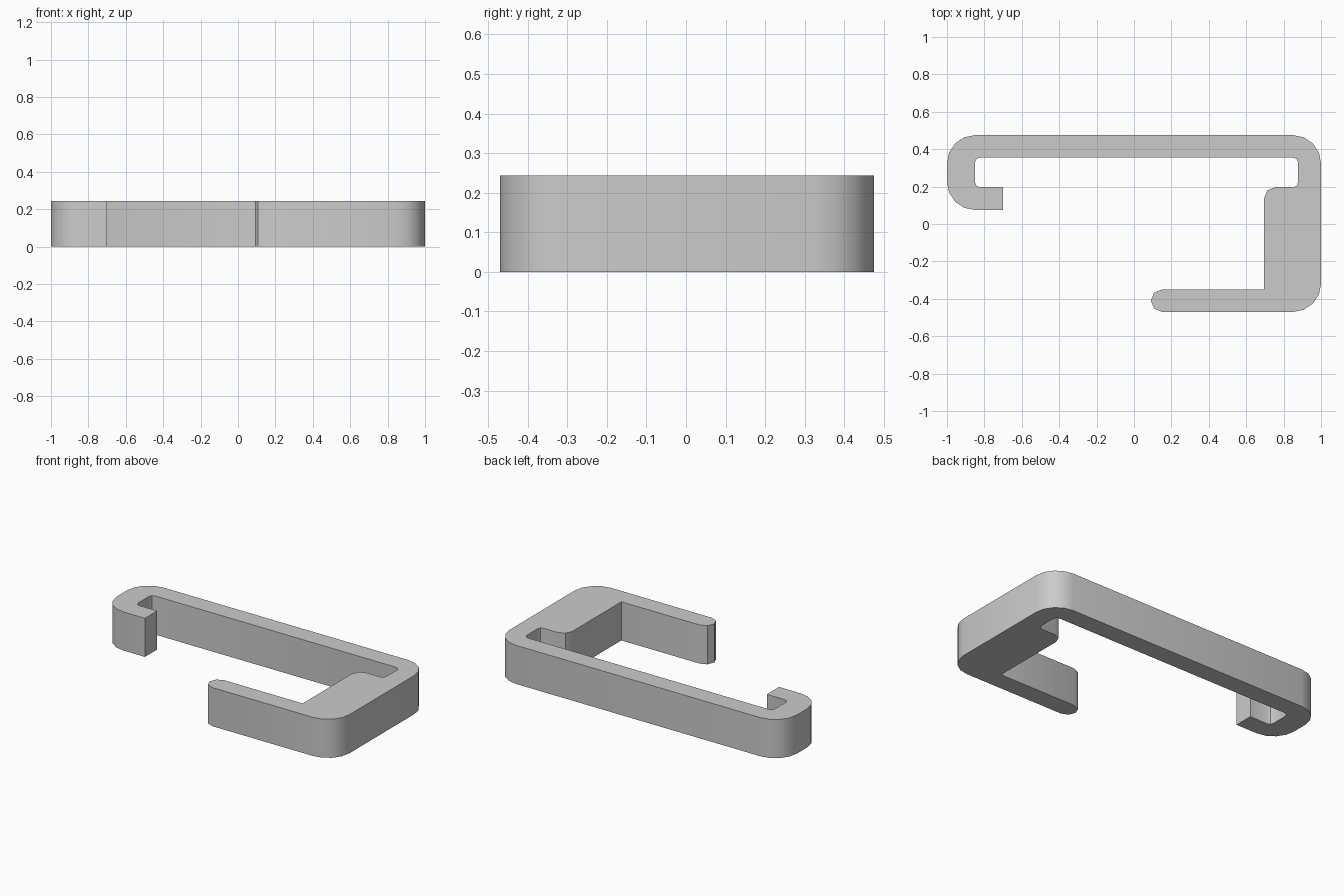
import bpy, bmesh, math
from mathutils import Vector

cube = bpy.data.objects.get("Cube")
if cube:
    bpy.data.objects.remove(cube, do_unlink=True)

HEIGHT = 0.243
BIG, TIP, INNER = (0.15, 4), (0.06, 2), (0.025, 2)  # fillet radius, segments
SHARP = None

# Clip outline, clockwise from the back right corner: x, y, fillet
corners = [
    (-1, 0.475, BIG), (1, 0.475, BIG), (1, -0.47, BIG),
    (0.09, -0.47, TIP), (0.09, -0.35, TIP), (0.695, -0.35, SHARP),
    (0.695, 0.197, TIP), (0.877, 0.197, INNER), (0.877, 0.355, INNER),
    (-0.85, 0.355, INNER), (-0.85, 0.197, INNER),
    (-0.7, 0.197, SHARP), (-0.7, 0.075, SHARP), (-1, 0.075, BIG),
]


def rounded_outline(corners):
    """Replace each right-angled corner by an arc."""
    points = []
    for i, (x, y, fillet) in enumerate(corners):
        p = Vector((x, y))
        if fillet is None:
            points.append(p)
            continue
        radius, segments = fillet
        before = (Vector(corners[i - 1][:2]) - p).normalized()
        after = (Vector(corners[(i + 1) % len(corners)][:2]) - p).normalized()
        centre = p + (before + after) * radius
        for s in range(segments + 1):
            a = math.pi / 2 * s / segments
            q = centre - radius * (after * math.cos(a) + before * math.sin(a))
            if not points or (q - points[-1]).length > 1e-4:
                points.append(q)
    return points


# Extrude the outline into the clip
bm = bmesh.new()
face = bm.faces.new([bm.verts.new((p.x, p.y, 0)) for p in rounded_outline(corners)])
top = bmesh.ops.extrude_face_region(bm, geom=[face], use_keep_orig=True)["geom"]
bmesh.ops.translate(bm, vec=(0, 0, HEIGHT),
                    verts=[v for v in top if isinstance(v, bmesh.types.BMVert)])
bmesh.ops.recalc_face_normals(bm, faces=bm.faces)
mesh = bpy.data.meshes.new("clip_body")
bm.to_mesh(mesh)
bm.free()
clip = bpy.data.objects.new("clip_body", mesh)
bpy.context.collection.objects.link(clip)

# Plain grey
grey = bpy.data.materials.new("plain grey")
grey.use_nodes = True
colour = (0.6, 0.6, 0.6, 1)
grey.diffuse_color = colour
grey.node_tree.nodes["Principled BSDF"].inputs["Base Color"].default_value = colour
mesh.materials.append(grey)

# Smooth fillets, crisp edges
bpy.ops.object.select_all(action="DESELECT")
clip.select_set(True)
bpy.context.view_layer.objects.active = clip
bpy.ops.object.shade_smooth_by_angle(angle=math.radians(30))
